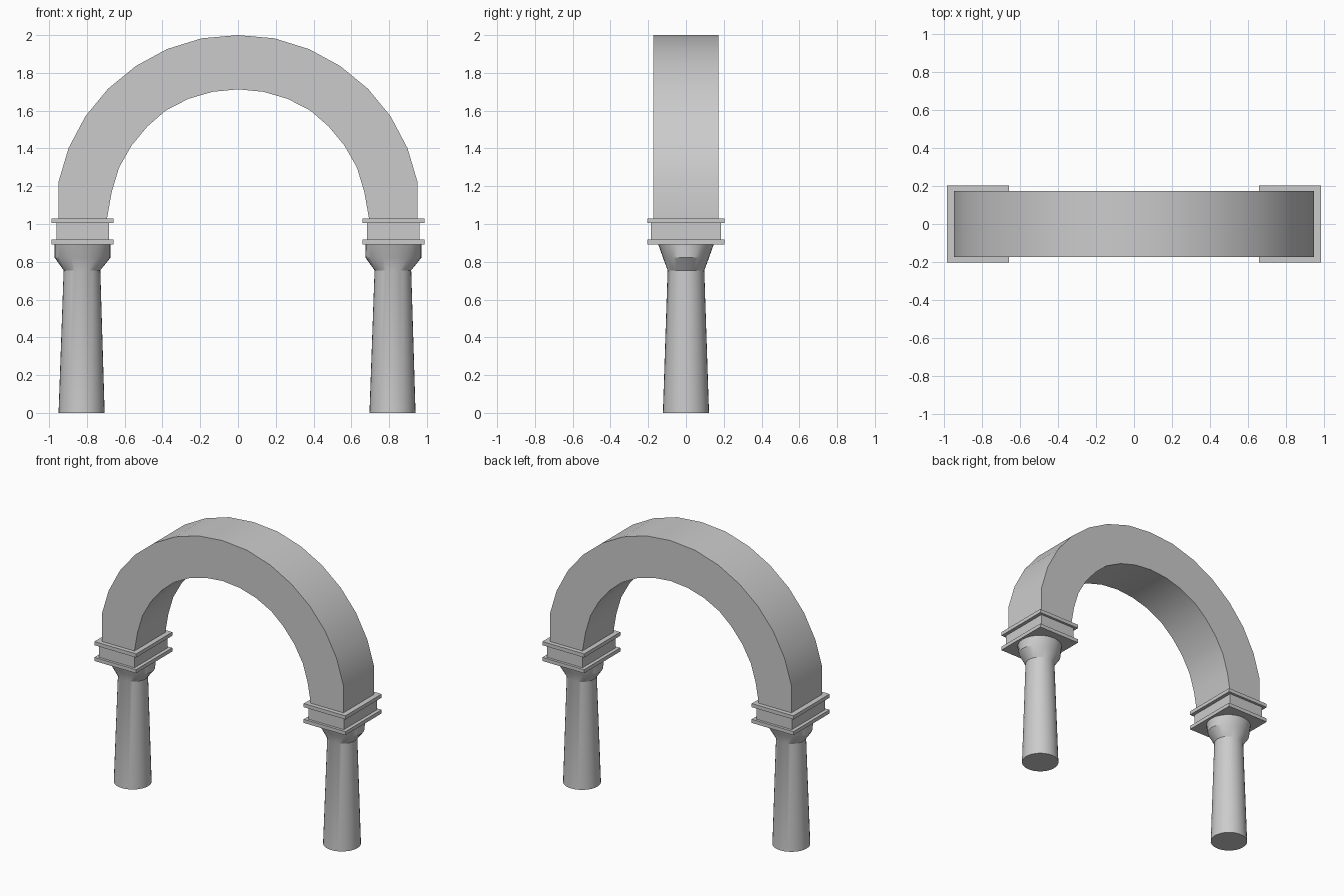
import bpy, bmesh, math

if "Cube" in bpy.data.objects:
    bpy.data.objects.remove(bpy.data.objects["Cube"])


def finish(name, bm, smooth=False):
    bmesh.ops.recalc_face_normals(bm, faces=bm.faces[:])
    me = bpy.data.meshes.new(name)
    bm.to_mesh(me)
    bm.free()
    ob = bpy.data.objects.new(name, me)
    bpy.context.collection.objects.link(ob)
    if smooth:
        bpy.ops.object.select_all(action='DESELECT')
        bpy.context.view_layer.objects.active = ob
        ob.select_set(True)
        bpy.ops.object.shade_smooth_by_angle(angle=math.radians(25))
    return ob


def slab(name, cx, hx, hy, z0, z1):
    bm = bmesh.new()
    bmesh.ops.create_cube(bm, size=1)
    for v in bm.verts:
        v.co = (cx + v.co.x * 2 * hx, v.co.y * 2 * hy, z0 + (v.co.z + 0.5) * (z1 - z0))
    return finish(name, bm)


def lathe(name, rings, n=32):
    # rings: (centre x, z, x radius, y radius)
    bm = bmesh.new()
    loops = []
    for cx, z, rx, ry in rings:
        loops.append([bm.verts.new((cx + rx * math.cos(2 * math.pi * i / n),
                                    ry * math.sin(2 * math.pi * i / n), z)) for i in range(n)])
    for a, b in zip(loops, loops[1:]):
        for i in range(n):
            j = (i + 1) % n
            bm.faces.new((a[i], a[j], b[j], b[i]))
    bm.faces.new(loops[0])
    bm.faces.new(loops[-1])
    return finish(name, bm, True)


# Arch: half profiles from springing to crown, mirrored and extruded in depth
outer = [(0.95, 1.02), (0.95, 1.224), (0.897, 1.402), (0.808, 1.57), (0.688, 1.716),
         (0.54, 1.837), (0.376, 1.926), (0.192, 1.983), (0, 2.0)]
inner = [(0.695, 1.02), (0.669, 1.168), (0.63, 1.298), (0.564, 1.415), (0.48, 1.516),
         (0.384, 1.6), (0.262, 1.663), (0.134, 1.7), (0, 1.713)]


def full(half):
    return half + [(-x, z) for x, z in reversed(half[:-1])]


D = 0.173
bm = bmesh.new()
sections = [[bm.verts.new((x, y, z)) for (x, z), y in ((o, -D), (o, D), (i, D), (i, -D))]
            for o, i in zip(full(outer), full(inner))]
for a, b in zip(sections, sections[1:]):
    for k in range(4):
        m = (k + 1) % 4
        bm.faces.new((a[k], a[m], b[m], b[k]))
bm.faces.new(sections[0])
bm.faces.new(sections[-1])
finish("arch", bm, True)

# Columns: tapered shaft, flared capital, and a block between two plates
for side, cx in (("left", -0.823), ("right", 0.823)):
    lathe(side + "_column", [(cx - 0.005, 0, 0.122, 0.122), (cx - 0.003, 0.755, 0.097, 0.097),
                             (cx, 0.822, 0.148, 0.122), (cx, 0.895, 0.148, 0.148)])
    slab(side + "_lower_plate", cx, 0.164, 0.203, 0.892, 0.918)
    slab(side + "_impost_block", cx, 0.139, 0.185, 0.918, 1.004)
    slab(side + "_upper_plate", cx, 0.164, 0.203, 1.004, 1.03)
